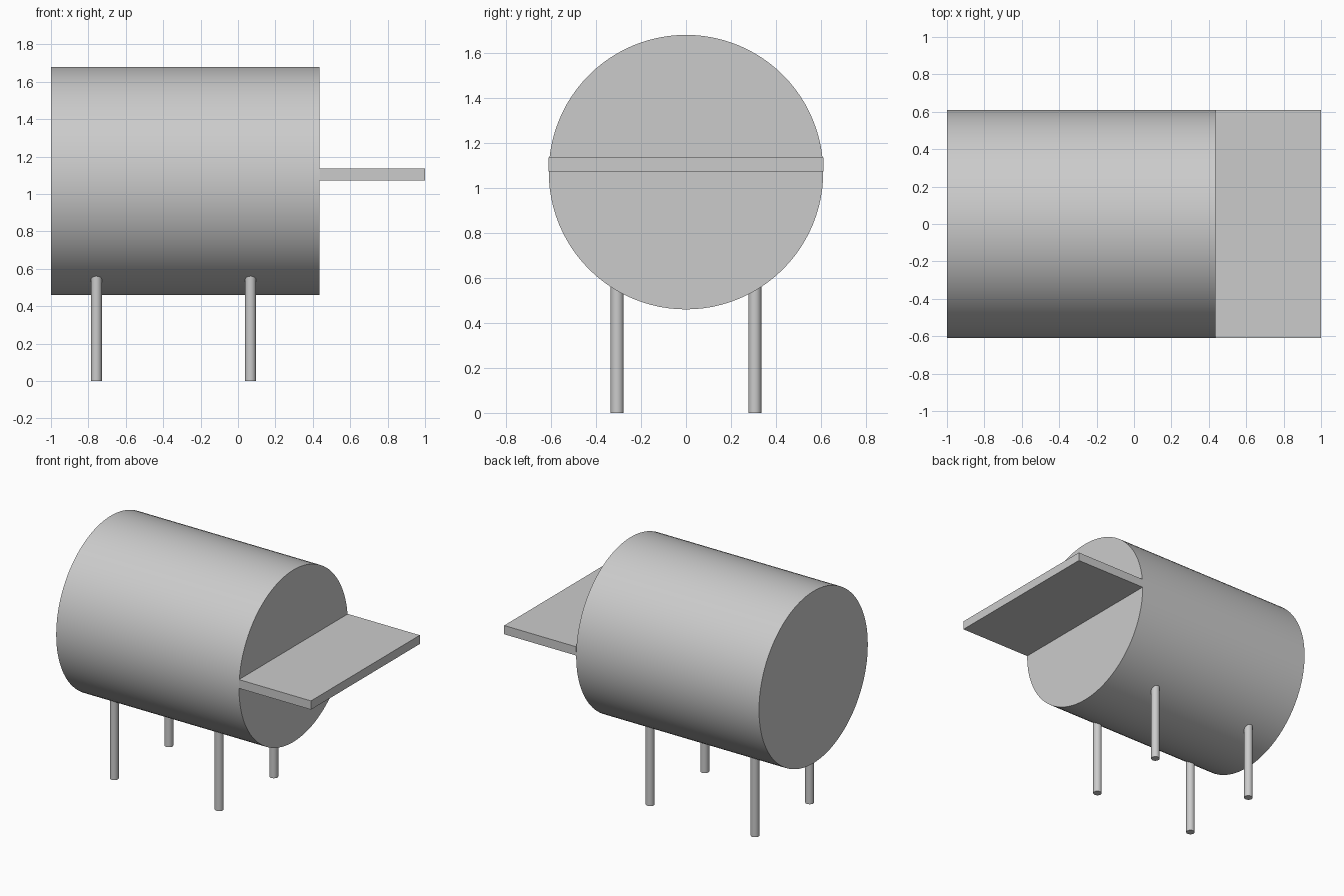
import bpy
import math

cube = bpy.data.objects.get("Cube")
if cube:
    bpy.data.objects.remove(cube, do_unlink=True)

# One plain grey for the whole model
GREY = (0.6, 0.6, 0.6, 1.0)
grey = bpy.data.materials.new("plain_grey")
grey.use_nodes = True
grey.diffuse_color = GREY
grey.node_tree.nodes["Principled BSDF"].inputs["Base Color"].default_value = GREY


def finish(name, smooth=False):
    obj = bpy.context.object
    obj.name = obj.data.name = name
    obj.data.materials.append(grey)
    if smooth:
        bpy.ops.object.shade_smooth_by_angle(angle=math.radians(30))
    return obj


def cylinder(name, radius, length, location, rotation=(0, 0, 0), sides=32):
    bpy.ops.mesh.primitive_cylinder_add(vertices=sides, radius=radius, depth=length,
                                        location=location, rotation=rotation)
    return finish(name, smooth=True)


BARREL_RADIUS = 0.61
BARREL_Z = 1.07
BARREL_LEFT, BARREL_RIGHT = -1.0, 0.435
LEG_TOP = 0.6

# Barrel lying along x
cylinder("barrel", BARREL_RADIUS, BARREL_RIGHT - BARREL_LEFT,
         ((BARREL_LEFT + BARREL_RIGHT) / 2, 0, BARREL_Z),
         rotation=(0, math.pi / 2, 0), sides=96)

# Flat shelf standing out from the end of the barrel
bpy.ops.mesh.primitive_cube_add(size=1, location=((BARREL_RIGHT + 1) / 2, 0, 1.104))
shelf = bpy.context.object
shelf.scale = (1 - BARREL_RIGHT, 2 * BARREL_RADIUS, 0.062)
bpy.ops.object.transform_apply(location=False, rotation=False, scale=True)
finish("shelf")

# Four thin round legs
for side, x in (("right", -0.757), ("left", 0.067)):
    for end, y in (("front", -0.306), ("back", 0.306)):
        cylinder(f"{end}_{side}_leg", 0.029, LEG_TOP, (x, y, LEG_TOP / 2))
